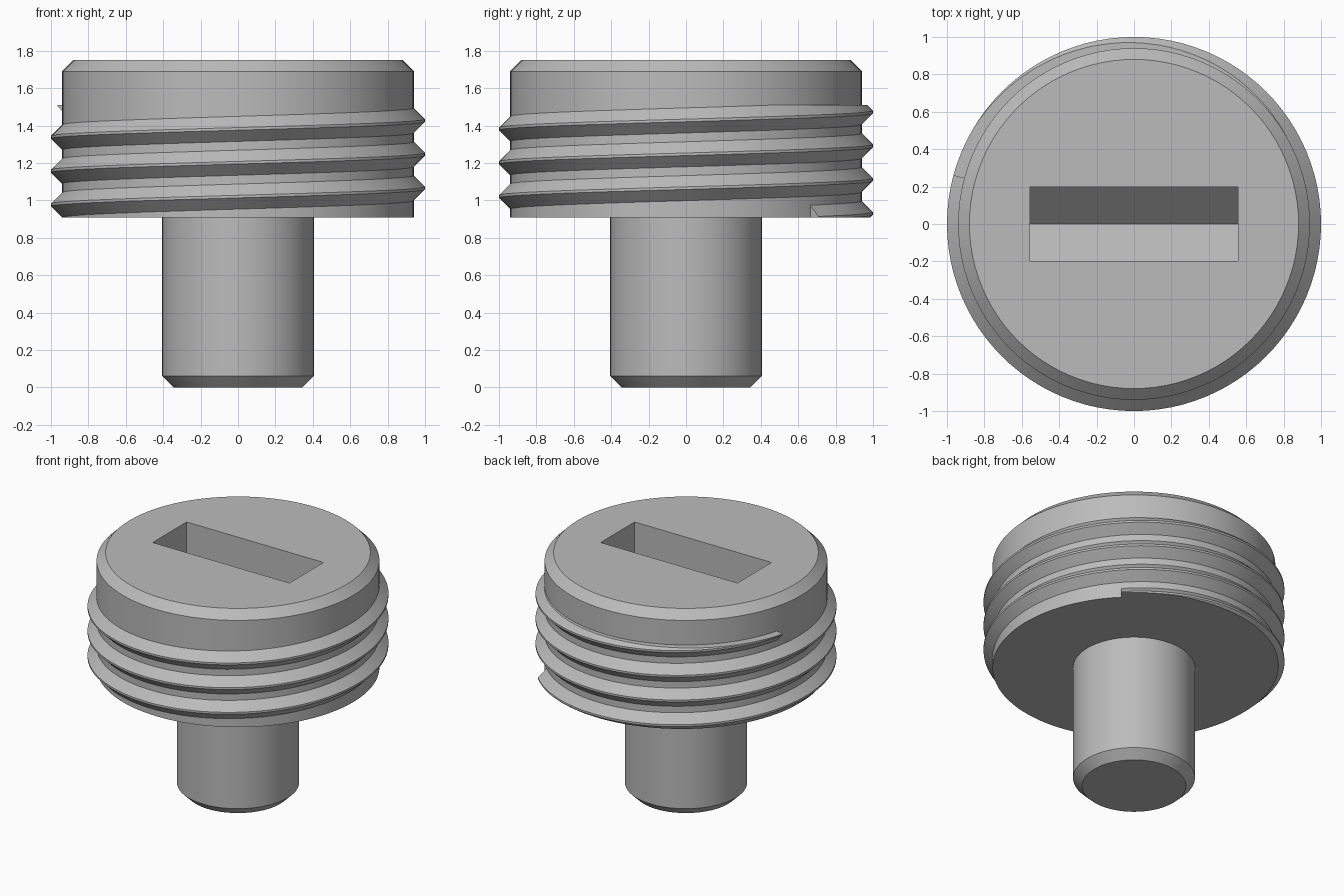
import bpy, bmesh, math

if "Cube" in bpy.data.objects:
    bpy.data.objects.remove(bpy.data.objects["Cube"])

SEG = 96
STEP = 2 * math.pi / SEG
Z0, Z1 = 0.907, 1.51          # threaded band
ROOT, CREST = 0.94, 1.0
PITCH, HALF, FLAT = 0.181, 0.067, 0.007

metal = bpy.data.materials.new("grey metal")
metal.diffuse_color = (0.5, 0.5, 0.5, 1)
metal.use_nodes = True
metal.node_tree.nodes["Principled BSDF"].inputs["Base Color"].default_value = metal.diffuse_color


def make(name, bm):
    bmesh.ops.remove_doubles(bm, verts=bm.verts, dist=1e-5)
    bmesh.ops.recalc_face_normals(bm, faces=bm.faces)
    me = bpy.data.meshes.new(name)
    bm.to_mesh(me)
    bm.free()
    me.materials.append(metal)
    ob = bpy.data.objects.new(name, me)
    bpy.context.collection.objects.link(ob)
    return ob


def smooth(ob):
    bpy.ops.object.select_all(action='DESELECT')
    ob.select_set(True)
    bpy.context.view_layer.objects.active = ob
    bpy.ops.object.shade_smooth_by_angle(angle=math.radians(25))


def bridge(bm, a, b):
    for i in range(len(a) - 1):
        bm.faces.new((a[i], b[i], b[i + 1], a[i + 1]))


# Head and shank: one revolved profile with chamfered ends
profile = [(0.345, 0), (0.405, 0.06), (0.405, Z0), (ROOT, Z0), (ROOT, 1.69), (0.88, 1.75)]
bm = bmesh.new()
rings = [[bm.verts.new((r * math.cos(i * STEP), r * math.sin(i * STEP), z)) for r, z in profile]
         for i in range(SEG)]
for i in range(SEG):
    bridge(bm, rings[i], rings[(i + 1) % SEG])
bm.faces.new([r[0] for r in reversed(rings)])
bm.faces.new([r[-1] for r in rings])
body = make("head_and_shank", bm)

# Driver slot: straight walls with a V-shaped floor
section = [(-0.197, 1.9), (-0.197, 1.45), (0, 1.25), (0.197, 1.45), (0.197, 1.9)]
bm = bmesh.new()
ends = [[bm.verts.new((x, y, z)) for y, z in section] for x in (-0.555, 0.555)]
bridge(bm, ends[0] + ends[0][:1], ends[1] + ends[1][:1])
bm.faces.new(ends[0])
bm.faces.new(ends[1])
cutter = make("slot_cutter", bm)
cutter.hide_render = True

mod = body.modifiers.new("slot", 'BOOLEAN')
mod.operation = 'DIFFERENCE'
mod.solver = 'EXACT'
mod.object = cutter
bpy.context.view_layer.objects.active = body
bpy.ops.object.modifier_apply(modifier="slot")
bpy.data.objects.remove(cutter)
smooth(body)


# Helical thread, trimmed flat at the bottom and top of the threaded band
def flank_radius(dz):
    t = (HALF - abs(dz)) / (HALF - FLAT)
    return ROOT + (CREST - ROOT) * max(0, min(1, t))


def section_at(zc):
    lo, hi = max(zc - HALF, Z0), min(zc + HALF, Z1)
    return [(ROOT, lo), (flank_radius(lo - zc), lo), (CREST, max(zc - FLAT, Z0)),
            (CREST, min(zc + FLAT, Z1)), (flank_radius(hi - zc), hi), (ROOT, hi)]


bm = bmesh.new()
START, COUNT = SEG // 8, SEG * 10 // 3
prev = None
for k in range(COUNT + 1):
    a = (START + k) * STEP
    pts = section_at(Z0 + PITCH * k / SEG)
    cur = [bm.verts.new((r * math.cos(a), r * math.sin(a), z)) for r, z in pts]
    if prev:
        bridge(bm, prev, cur)
    if k in (0, COUNT):
        bm.faces.new(cur)
    prev = cur
smooth(make("thread", bm))
